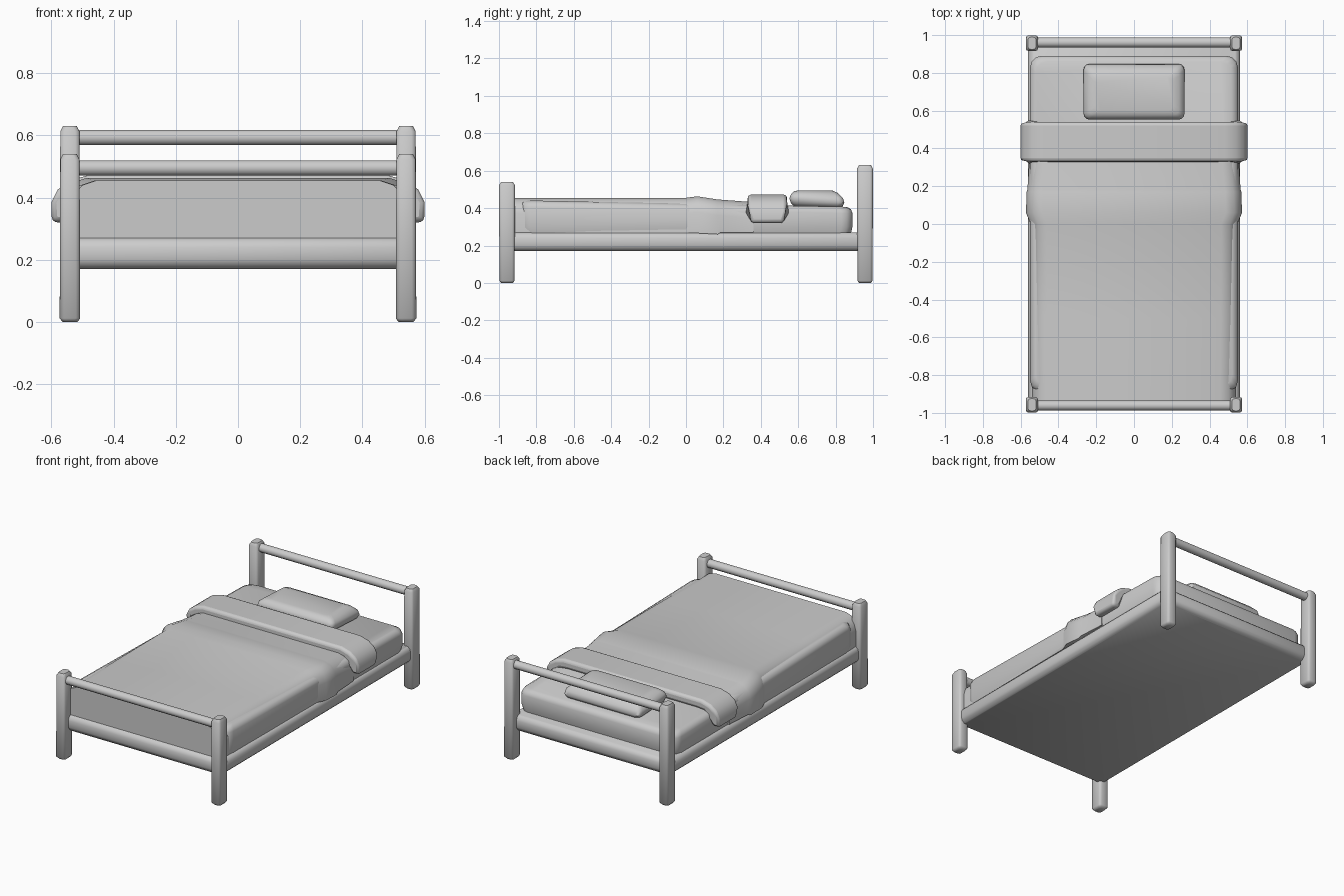
import bpy, bmesh, math

if "Cube" in bpy.data.objects:
    bpy.data.objects.remove(bpy.data.objects["Cube"])


def finish(name, bm, bevel=0, segments=2, angle=50):
    bmesh.ops.recalc_face_normals(bm, faces=bm.faces)
    mesh = bpy.data.meshes.new(name)
    bm.to_mesh(mesh)
    bm.free()
    ob = bpy.data.objects.new(name, mesh)
    bpy.context.collection.objects.link(ob)
    if bevel:
        mod = ob.modifiers.new("Bevel", 'BEVEL')
        mod.width = bevel
        mod.segments = segments
        mod.limit_method = 'ANGLE'
        mod.angle_limit = math.radians(angle)
    bpy.ops.object.select_all(action='DESELECT')
    ob.select_set(True)
    bpy.context.view_layer.objects.active = ob
    bpy.ops.object.shade_smooth_by_angle(angle=math.radians(50))
    return ob


def loft(name, rings, **kw):
    """Skin a row of equal closed rings and cap both ends."""
    bm = bmesh.new()
    rows = [[bm.verts.new(p) for p in ring] for ring in rings]
    for a, b in zip(rows, rows[1:]):
        for i in range(len(a)):
            j = (i + 1) % len(a)
            bm.faces.new((a[i], a[j], b[j], b[i]))
    bm.faces.new(rows[0])
    bm.faces.new(rows[-1])
    return finish(name, bm, **kw)


def rounded_rect(cx, cy, hx, hy, r, z, n=3, slope=0):
    """Horizontal rounded rectangle; slope tilts it along y."""
    pts = []
    for k, (sx, sy) in enumerate(((1, 1), (-1, 1), (-1, -1), (1, -1))):
        for i in range(n + 1):
            a = math.radians(90 * (k + i / n))
            y = sy * (hy - r) + r * math.sin(a)
            pts.append((cx + sx * (hx - r) + r * math.cos(a), cy + y, z + slope * y))
    return pts


def mirrored(half):
    """Complete a half section (x, z) across x = 0."""
    return half + [(-x, z) for x, z in reversed(half)]


# Corner posts with softened feet and tops
for end, y, top in (("foot", -0.957, 0.54), ("head", 0.957, 0.63)):
    for side, x in (("left", -0.54), ("right", 0.54)):
        levels = ((0, .024, .031), (.012, .033, .041), (top - .018, .031, .042), (top, .022, .032))
        loft(f"{end}_post_{side}",
             [rounded_rect(x, y, hx, hy, 0.014, z, 2) for z, hx, hy in levels])

    # Cross rail between each pair of posts
    bm = bmesh.new()
    n = 10
    zc = top - 0.037 if end == "head" else top - 0.045
    rings = [[bm.verts.new((x, y + math.copysign(0.004, y) + .027 * math.cos(2 * math.pi * i / n),
                            zc + .026 * math.sin(2 * math.pi * i / n)))
              for i in range(n)] for x in (-.53, .53)]
    for i in range(n):
        bm.faces.new((rings[0][i], rings[0][i - 1], rings[1][i - 1], rings[1][i]))
    for ring in rings:
        bm.faces.new(ring)
    finish(f"{end}_rail", bm)

# Bed base with rounded outer edges
loft("bed_base", [rounded_rect(0, 0, .56 - d, .96 - d, .012, z, 2)
                  for z, d in ((.17, .022), (.185, .006), (.20, 0), (.24, 0), (.257, .006), (.27, .02))])

# Mattress, sloping gently down to the head
loft("mattress", [rounded_rect(0, 0, .55 - d, .89 - d, r, z, 3, s)
                  for z, d, r, s in ((.265, .008, .06, 0), (.30, 0, .06, 0), (.39, 0, .06, -.02),
                                     (.412, .008, .06, -.02), (.424, .03, .06, -.02))])

# Blanket draped over the mattress, flaring near the fold
stations = ((-.94, .54, .455, .268), (-.5, .545, .455, .268), (0, .547, .455, .268),
            (.06, .572, .463, .266), (.17, .568, .446, .26), (.185, .564, .445, .27),
            (.36, .553, .432, .27))
loft("blanket", [[(x, y, z) for x, z in mirrored(
    [(w, zb), (w, zt - .085), (w - .012, zt - .045), (w - .04, zt - .015), (w - .085, zt)])]
    for y, w, zt, zb in stations])

# Turned-down fold: an arched band hanging over both sides
outer = [(.48, .472), (.54, .455), (.58, .425), (.60, .385), (.598, .32)]
inner = [(.545, .32), (.54, .37), (.50, .41), (.45, .415)]
left = [(-x, z) for x, z in reversed(outer + inner)]
band = outer + inner + left
fold = loft("blanket_fold", [[(x, y + (.02 if y < .4 else -.02) * max(0, (.37 - z) / .05), z)
                             for x, z in band] for y in (.33, .54)],
            bevel=.018, segments=3)

# Pillow, puffed and slightly tilted
loft("pillow", [rounded_rect(0, .70 + dy, hx, hy, .03, z, 3, s)
                for z, hx, hy, dy, s in ((.405, .235, .12, 0, -.03), (.418, .258, .138, 0, -.05),
                                         (.440, .267, .147, 0, -.08), (.464, .262, .139, 0, -.07),
                                         (.485, .238, .118, -.005, -.04), (.495, .205, .09, -.01, 0))])
